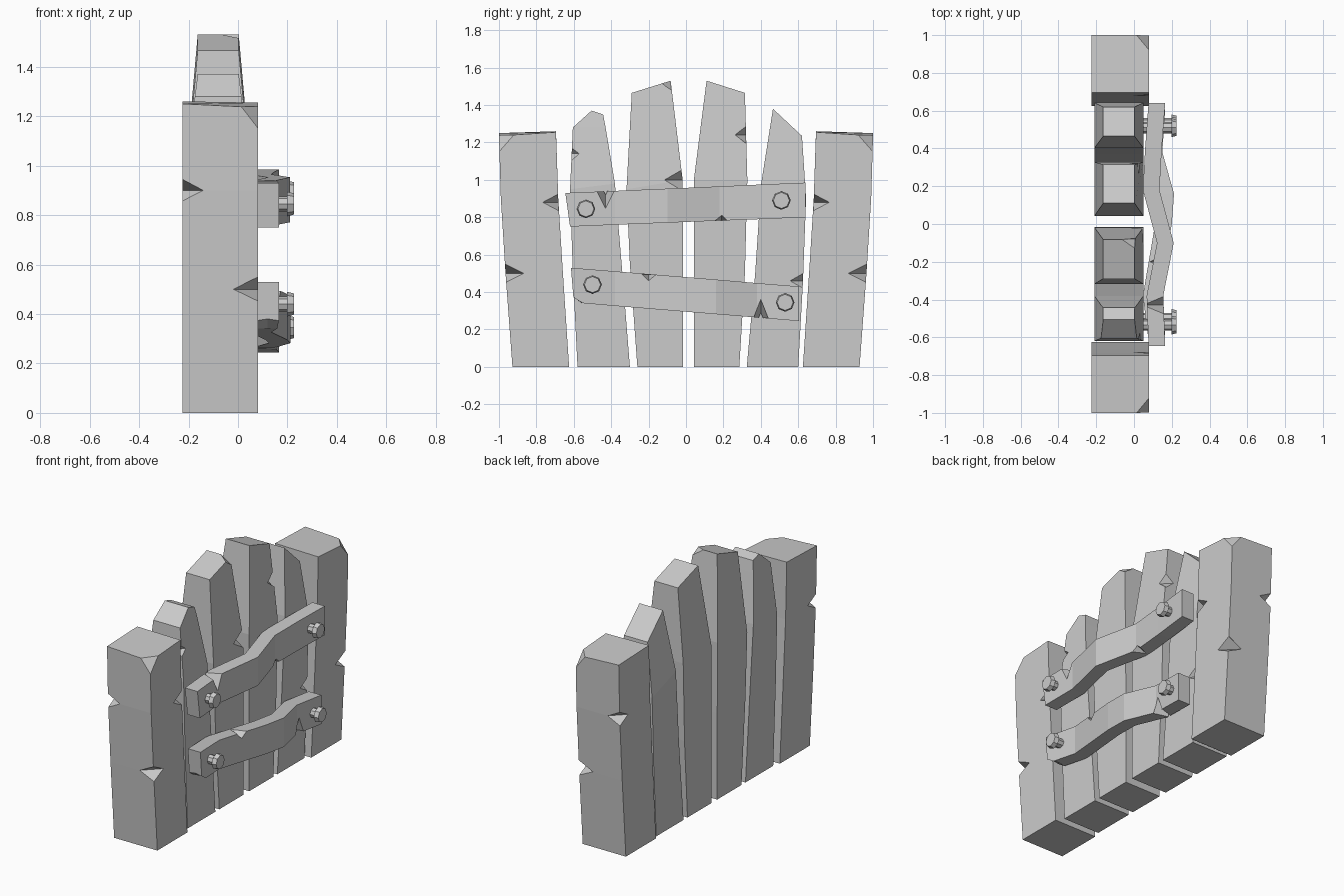
import bpy, bmesh
from mathutils import Vector


def mesh_object(name, bm):
    bmesh.ops.recalc_face_normals(bm, faces=bm.faces)
    me = bpy.data.meshes.new(name)
    bm.to_mesh(me)
    bm.free()
    ob = bpy.data.objects.new(name, me)
    bpy.context.collection.objects.link(ob)
    return ob


def loft(name, rings):
    """Solid from a run of four-point cross-sections."""
    bm = bmesh.new()
    loops = [[bm.verts.new(p) for p in r] for r in rings]
    for a, b in zip(loops, loops[1:]):
        for i in range(4):
            j = (i + 1) % 4
            bm.faces.new((a[i], a[j], b[j], b[i]))
    bm.faces.new(loops[0])
    bm.faces.new(loops[-1])
    return mesh_object(name, bm)


def carve(ob, chips):
    """Cut diamond-shaped chips (centre, radii) out of a part."""
    bm = bmesh.new()
    for c, r in chips:
        c = Vector(c)
        px = [bm.verts.new(c + Vector(v)) for v in
              ((r[0], 0, 0), (0, r[1], 0), (-r[0], 0, 0), (0, -r[1], 0))]
        for s in (1, -1):
            tip = bm.verts.new(c + Vector((0, 0, s * r[2])))
            for i in range(4):
                bm.faces.new((px[i], px[(i + 1) % 4], tip))
    cutter = mesh_object("chip_cutter", bm)
    cutter.hide_render = True
    mod = ob.modifiers.new("chips", 'BOOLEAN')
    mod.operation = 'DIFFERENCE'
    mod.solver = 'EXACT'
    mod.object = cutter
    bpy.context.view_layer.objects.active = ob
    bpy.ops.object.modifier_apply(modifier=mod.name)
    bpy.data.objects.remove(cutter)


# Outer posts, mirrored across y: (outer y, inner y, z) up the post
X0, X1 = -0.225, 0.08
for s, name in ((-1, "left_post"), (1, "right_post")):
    rings = [[(X0, s * o, z), (X1, s * o, z), (X1, s * i, z), (X0, s * i, z)]
             for o, i, z in ((0.928, 0.625, 0), (0.965, 0.658, 0.5), (0.99, 0.683, 0.9))]
    rings.append([(X0, s * 1.0, 1.25), (X1, s * 1.0, 1.235),
                  (X1, s * 0.695, 1.255), (X0, s * 0.695, 1.26)])
    post = loft(name, rings)
    carve(post, [((X1, s * 0.967, 0.5), (0.10, 0.10, 0.05)),
                 ((X0, s * 0.991, 0.9), (0.085, 0.085, 0.045)),
                 ((X1, s * 0.681, 0.88), (0.085, 0.085, 0.045)),
                 ((X1 + 0.02, s * 1.02, 1.26), (0.12, 0.14, 0.16))])

# Planks: stations of (left y, left z, right y, right z), narrowing above z = 1
planks = {
    "plank_1": ([(-0.58, 0, -0.30, 0), (-0.605, 0.5, -0.34, 0.5), (-0.62, 0.95, -0.38, 0.98),
                 (-0.605, 1.28, -0.43, 1.28), (-0.505, 1.37, -0.443, 1.35)],
                [((0.035, -0.615, 1.14), (0.05, 0.05, 0.04))]),
    "plank_2": ([(-0.26, 0, -0.015, 0), (-0.30, 0.55, -0.015, 0.55), (-0.318, 0.95, -0.018, 1.0),
                 (-0.29, 1.465, -0.082, 1.53)],
                [((0.05, -0.016, 1.0), (0.09, 0.10, 0.06)),
                 ((0.005, -0.08, 1.53), (0.07, 0.07, 0.05))]),
    "plank_3": ([(0.042, 0, 0.285, 0), (0.042, 0.55, 0.315, 0.5), (0.042, 1.0, 0.328, 1.0),
                 (0.11, 1.53, 0.315, 1.465)],
                [((0.025, 0.322, 1.24), (0.06, 0.06, 0.05))]),
    "plank_4": ([(0.325, 0, 0.60, 0), (0.37, 0.5, 0.625, 0.45), (0.402, 0.98, 0.642, 0.9),
                 (0.465, 1.38, 0.62, 1.235)],
                [((0.05, 0.627, 0.46), (0.05, 0.07, 0.04))]),
}
for name, (stations, chips) in planks.items():
    top = max(stations[-1][1], stations[-1][3])
    rings = []
    for yl, zl, yr, zr in stations:
        h = 0.13 - 0.047 * max(0, (max(zl, zr) - 1.0) / (top - 1.0))
        rings.append([(-0.08 - h, yl, zl), (-0.08 + h, yl, zl),
                      (-0.08 + h, yr, zr), (-0.08 - h, yr, zr)])
    carve(loft(name, rings), chips)

# Bent cross rails: stations of (y bottom, z bottom, y top, z top, outer x)
rails = {
    "upper_rail": ([(-0.62, 0.75, -0.645, 0.93, 0.165), (-0.38, 0.76, -0.38, 0.941, 0.155),
                    (-0.1, 0.771, -0.1, 0.953, 0.21), (0.18, 0.782, 0.18, 0.965, 0.135),
                    (0.40, 0.79, 0.40, 0.975, 0.147), (0.64, 0.80, 0.64, 0.985, 0.165)],
                   [((0.16, -0.43, 0.945), (0.12, 0.05, 0.10)),
                    ((0.16, 0.19, 0.78), (0.10, 0.045, 0.042))]),
    "lower_rail": ([(-0.60, 0.345, -0.615, 0.53, 0.165), (-0.38, 0.326, -0.38, 0.511, 0.135),
                    (0.0, 0.295, 0.0, 0.48, 0.20), (0.16, 0.282, 0.16, 0.467, 0.212),
                    (0.38, 0.264, 0.38, 0.448, 0.15), (0.605, 0.245, 0.605, 0.43, 0.165)],
                   [((0.18, -0.20, 0.495), (0.10, 0.045, 0.04)),
                    ((0.15, 0.40, 0.262), (0.12, 0.04, 0.10)),
                    ((0.12, -0.625, 0.335), (0.4, 0.09, 0.06))]),
}
T = 0.088
for name, (stations, chips) in rails.items():
    rings = [[(x - T, yb, zb), (x, yb, zb), (x, yt, zt), (x - T, yt, zt)]
             for yb, zb, yt, zt, x in stations]
    carve(loft(name, rings), chips)

# Eight-sided bolts: stem with a flared head
for n, (y, z) in enumerate(((-0.535, 0.845), (0.51, 0.89), (-0.50, 0.44), (0.53, 0.345)), 1):
    bpy.ops.mesh.primitive_cylinder_add(vertices=8, radius=0.03, depth=0.17,
                                        location=(0.125, y, z), rotation=(0, 1.5708, 0))
    stem = bpy.context.object
    stem.name = f"bolt_stem_{n}"
    bpy.ops.mesh.primitive_cone_add(vertices=8, radius1=0.05, radius2=0.043, depth=0.027,
                                    location=(0.212, y, z), rotation=(0, 1.5708, 0))
    bpy.context.object.name = f"bolt_head_{n}"
